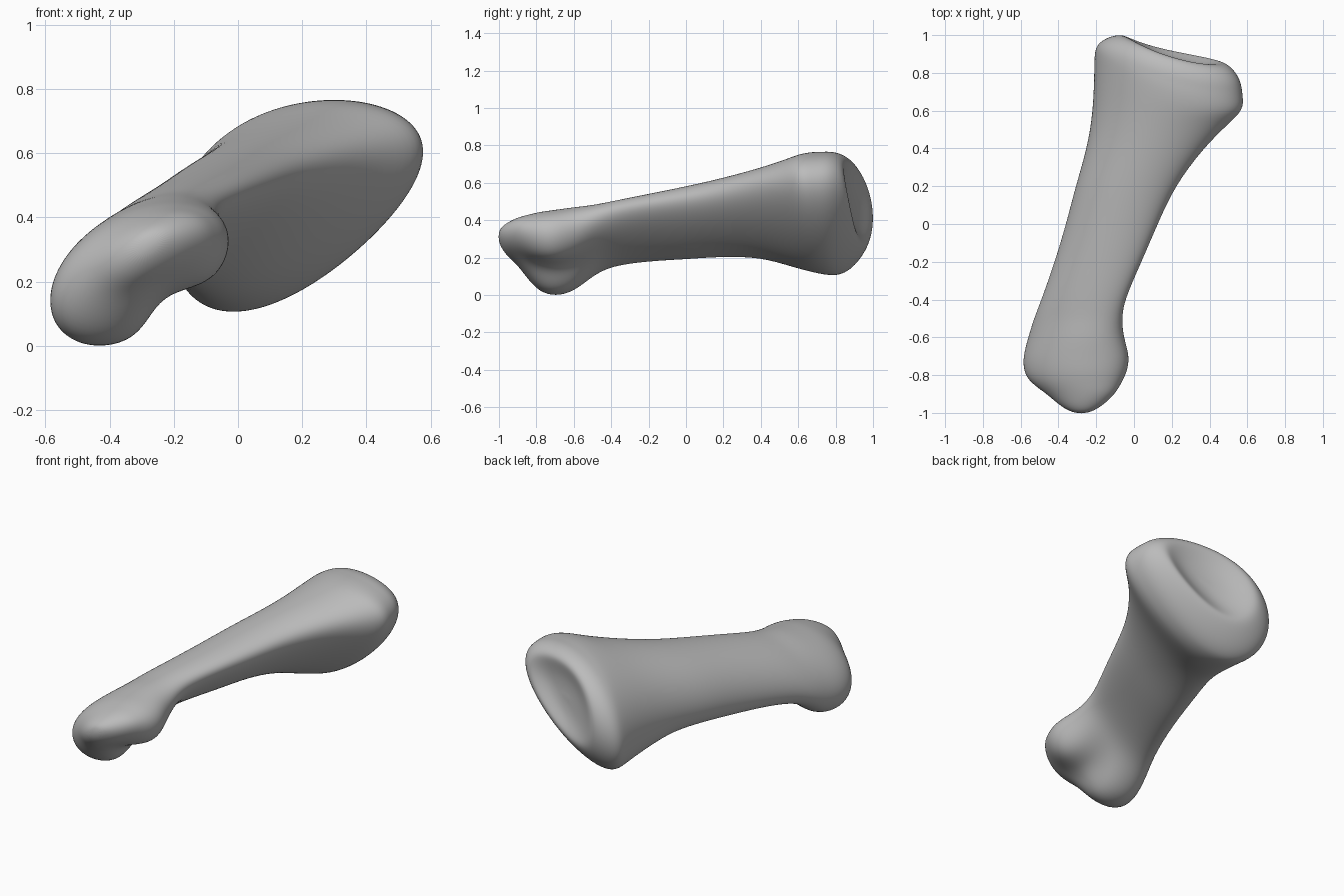
import bpy, bmesh, math
from mathutils import Vector

cube = bpy.data.objects.get("Cube")
if cube:
    bpy.data.objects.remove(cube, do_unlink=True)

SEGMENTS = 36

# Shaft stations: y, x min, x max, z min, z max, diagonal lean
STATIONS = [
    (-0.995, -.335, -.225, .265, .355, .4),
    (-0.96, -.395, -.165, .21, .385, .4),
    (-0.90, -.46, -.10, .16, .415, .45),
    (-0.84, -.55, -.065, .075, .43, .45),
    (-0.78, -.585, -.035, .015, .445, .42),
    (-0.70, -.588, -.022, -.008, .455, .4),
    (-0.60, -.56, -.055, .015, .47, .45),
    (-0.50, -.53, -.065, .10, .48, .58),
    (-0.40, -.49, -.05, .155, .50, .64),
    (-0.20, -.42, .04, .18, .54, .62),
    (0.00, -.36, .125, .19, .58, .57),
    (0.20, -.31, .215, .205, .625, .55),
    (0.40, -.25, .365, .20, .68, .52),
    (0.55, -.22, .50, .15, .725, .46),
    (0.67, -.212, .58, .115, .755, .42),
    (0.76, -.212, .575, .10, .765, .42),
]
# Rounded rim and shallow socket: ring scale, distance past the
# last station, share of the shift towards the upper side
SOCKET = [(.985, .045, .1), (.94, .085, .35), (.86, .122, .65), (.76, .152, .9),
          (.66, .165, 1), (.54, .15, 1), (.35, .125, 1), (.14, .115, 1)]
SOCKET_SHIFT = (.03, .065)


def smooth(a, b, v):
    t = min(max((v - a) / (b - a), 0), 1)
    return t * t * (3 - 2 * t)


def ring(y, x0, x1, z0, z1, lean):
    """Leaning oval inside four bounds, flatter on its lower side."""
    phase = math.acos(lean)
    skew = .05 + .16 * smooth(-.6, -.3, y)
    for i in range(SEGMENTS):
        t = math.tau * i / SEGMENTS
        p = phase + skew * math.sin(t - phase / 2)
        yield ((x0 + x1) / 2 + (x1 - x0) / 2 * math.cos(t),
               (z0 + z1) / 2 + (z1 - z0) / 2 * math.cos(t - p))


def carve(x, y, z):
    """Hollow the underside between the two knuckles."""
    along, across = Vector((.77, .64)), Vector((-.64, .77))
    centre = Vector((-.30, .23))
    p = Vector((x, z)) - centre
    m, n = p.dot(along), p.dot(across)
    w = smooth(-1, -.76, y) * (1 - smooth(-.62, -.42, y))
    if n < 0:
        n *= 1 - .41 * w * math.exp(-(m / .12) ** 2)
    q = centre + along * m + across * n
    return q.x, y, q.y


def slant(x, y, z):
    """Lean the socket end so its outer rim reaches further back."""
    w = smooth(.45, .76, y)
    dx, dz = x - .2, z - .4
    return x, y + w * (.2 * dx * dx - .25 * dx - .4 * dz * dz), z


bm = bmesh.new()
loops = []
for y, *bounds in STATIONS:
    loops.append([bm.verts.new(slant(*carve(x, y, z))) for x, z in ring(y, *bounds)])

# Socket rings shrink towards a point above the middle of the wide end
last_y, *bounds = STATIONS[-1]
cx, cz = sum(bounds[:2]) / 2, sum(bounds[2:4]) / 2
for s, dy, k in SOCKET:
    sx, sz = cx + k * SOCKET_SHIFT[0], cz + k * SOCKET_SHIFT[1]
    loops.append([bm.verts.new(slant(sx + (x - cx) * s, last_y + dy, sz + (z - cz) * s))
                  for x, z in ring(last_y, *bounds)])

for a, b in zip(loops, loops[1:]):
    for i in range(SEGMENTS):
        j = (i + 1) % SEGMENTS
        bm.faces.new((a[i], a[j], b[j], b[i]))

# Close both ends with fans
for loop, depth in ((loops[0], -.008), (loops[-1], 0)):
    mid = sum((v.co for v in loop), Vector()) / SEGMENTS
    tip = bm.verts.new(mid + Vector((0, depth, 0)))
    for i in range(SEGMENTS):
        bm.faces.new((loop[i], loop[(i + 1) % SEGMENTS], tip))
bmesh.ops.recalc_face_normals(bm, faces=bm.faces)

mesh = bpy.data.meshes.new("finger_bone")
bm.to_mesh(mesh)
bm.free()
bone = bpy.data.objects.new("finger_bone", mesh)
bpy.context.collection.objects.link(bone)
for poly in mesh.polygons:
    poly.use_smooth = True
sub = bone.modifiers.new("smooth_surface", "SUBSURF")
sub.levels = sub.render_levels = 2

# Plain grey colour
grey = bpy.data.materials.new("bone_grey")
grey.use_nodes = True
colour = (.5, .5, .5, 1)
grey.diffuse_color = colour
grey.node_tree.nodes["Principled BSDF"].inputs["Base Color"].default_value = colour
mesh.materials.append(grey)
